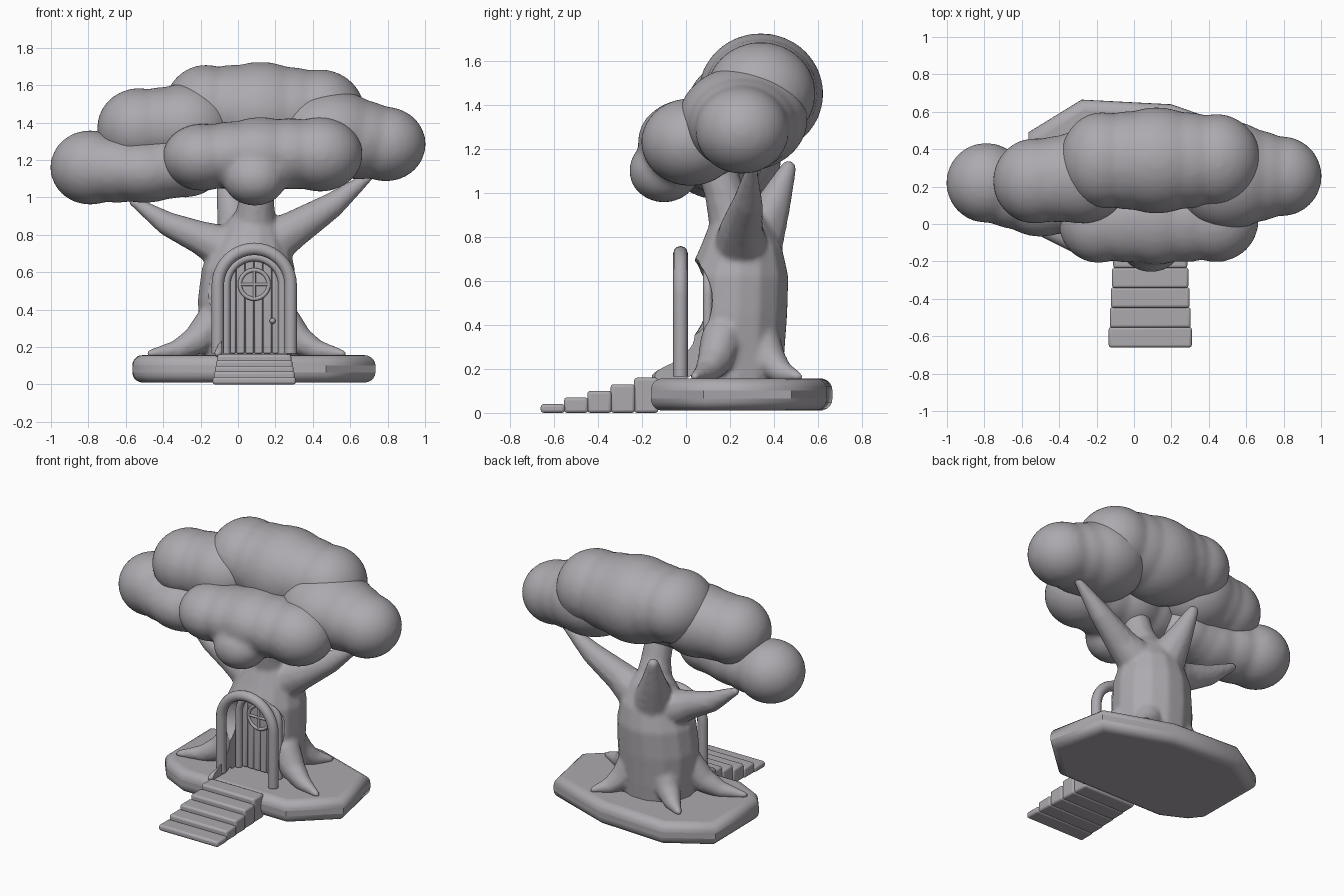
import bpy, bmesh, math
from mathutils import Vector, Matrix

cube = bpy.data.objects.get("Cube")
if cube:
    bpy.data.objects.remove(cube)

clay = bpy.data.materials.new("warm_grey_clay")
clay.use_nodes = True
clay.diffuse_color = (0.42, 0.40, 0.43, 1)
clay.node_tree.nodes["Principled BSDF"].inputs["Base Color"].default_value = clay.diffuse_color


def finish(name, bm, smooth=True):
    bmesh.ops.recalc_face_normals(bm, faces=bm.faces)
    mesh = bpy.data.meshes.new(name)
    bm.to_mesh(mesh)
    bm.free()
    ob = bpy.data.objects.new(name, mesh)
    bpy.context.collection.objects.link(ob)
    mesh.materials.append(clay)
    if smooth:
        mesh.shade_smooth()
    return ob


def ball(bm, centre, radii, seg=20):
    m = Matrix.Translation(centre) @ Matrix.Diagonal((*radii, 1))
    bmesh.ops.create_uvsphere(bm, u_segments=seg, v_segments=seg // 2, radius=1, matrix=m)


def limb(bm, points, steps=12):
    # Overlapping balls along a tapering path, fused later by the remesh
    for a, b in zip(points, points[1:]):
        for i in range(steps + 1):
            p = Vector(a).lerp(Vector(b), i / steps)
            ball(bm, p[:3], (p[3],) * 3, 12)


def fuse(ob, voxel, rounds):
    mod = ob.modifiers.new("fuse", 'REMESH')
    mod.mode = 'VOXEL'
    mod.voxel_size = voxel
    mod.use_smooth_shade = True
    soft = ob.modifiers.new("soften", 'SMOOTH')
    soft.factor, soft.iterations = 0.5, rounds


def carve(ob, cutter):
    cutter.hide_render = True
    cutter.hide_set(True)
    cut = ob.modifiers.new(cutter.name, 'BOOLEAN')
    cut.operation, cut.object, cut.solver = 'DIFFERENCE', cutter, 'EXACT'


def bevel(ob, width, segments=3):
    mod = ob.modifiers.new("round_edges", 'BEVEL')
    mod.width, mod.segments = width, segments
    mod.limit_method = 'ANGLE'
    mod.angle_limit = math.radians(60)


def prism(name, outline, direction):
    bm = bmesh.new()
    face = bm.faces.new([bm.verts.new(p) for p in outline])
    new = bmesh.ops.extrude_face_region(bm, geom=[face])["geom"]
    bmesh.ops.translate(bm, vec=direction, verts=[v for v in new if isinstance(v, bmesh.types.BMVert)])
    return finish(name, bm, False)


def smooth_by_angle(ob):
    bpy.ops.object.select_all(action='DESELECT')
    ob.select_set(True)
    bpy.context.view_layer.objects.active = ob
    bpy.ops.object.shade_smooth_by_angle(angle=math.radians(40))


def arch_points(half, y, bottom=0.165, spring=0.53, n=20):
    arc = [(MID + half * math.cos(math.pi * i / n), y, spring + half * math.sin(math.pi * i / n))
           for i in range(n + 1)]
    return [(MID + half, y, bottom)] + arc + [(MID - half, y, bottom)]


def tube(name, points, radius, closed=False):
    curve = bpy.data.curves.new(name, 'CURVE')
    curve.dimensions = '3D'
    curve.bevel_depth, curve.bevel_resolution = radius, 4
    curve.use_fill_caps = True
    spline = curve.splines.new('POLY')
    spline.points.add(len(points) - 1)
    for sp, p in zip(spline.points, points):
        sp.co = (*p, 1)
    spline.use_cyclic_u = closed
    spline.use_smooth = True
    ob = bpy.data.objects.new(name, curve)
    bpy.context.collection.objects.link(ob)
    curve.materials.append(clay)
    return ob


MID = 0.087  # x of the doorway and stairs

# Ground slab with rounded rim
outline = [(-.56, .02), (-.49, -.07), (-.32, -.155), (.47, -.16), (.735, .08), (.655, .48), (.2, .64),
           (-.28, .665), (-.565, .49)]
slab = prism("ground_slab", [(x, y, .01) for x, y in outline], (0, 0, .147))
bevel(slab, .055, 5)
smooth_by_angle(slab)

# Stairs
for i in range(5):
    w = .222 - .006 * i
    y0, y1 = -.66 + .106 * i, -.55 + .106 * i
    step = prism(f"step_{i + 1}", [(MID - w, y0, 0), (MID + w, y0, 0), (MID + w, y1, 0), (MID - w, y1, 0)],
                 (0, 0, .04 + .03 * i))
    bevel(step, .014, 3)
    smooth_by_angle(step)

# Trunk core: faceted oval rings (height, centre x, x radius, y radius, centre y)
bm = bmesh.new()
rings = [(.13, .05, .24, .21, .23), (.25, .045, .25, .22, .23), (.45, .045, .262, .235, .23),
         (.62, .055, .25, .235, .235), (.75, .07, .205, .19, .25), (.87, .08, .14, .13, .24),
         (.95, .09, .08, .08, .22)]
loops = []
for z, cx, rx, ry, cy in rings:
    loops.append([bm.verts.new((cx + rx * math.cos(math.tau * k / 14), cy + ry * math.sin(math.tau * k / 14), z))
                  for k in range(14)])
for lo, hi in zip(loops, loops[1:]):
    for k in range(14):
        bm.faces.new((lo[k], lo[(k + 1) % 14], hi[(k + 1) % 14], hi[k]))
bm.faces.new(loops[0][::-1])
bm.faces.new(loops[-1])

# Roots flaring out of the trunk
for x, y in [(-.47, .04), (-.11, -.14), (.56, .04), (.34, .51), (-.28, .48)]:
    base, tip = Vector((.06, .23)), Vector((x, y))
    path = []
    for t, z, r in [(.35, .34, .1), (.52, .24, .08), (.72, .185, .055), (1, .165, .022)]:
        path.append((*base.lerp(tip, t), z, r))
    limb(bm, path)

# Branches
limb(bm, [(.0, .25, .7, .14), (-.2, .25, .785, .09), (-.38, .26, .86, .065), (-.56, .27, .98, .028)])
limb(bm, [(.12, .25, .72, .14), (.3, .25, .83, .1), (.5, .28, .955, .07), (.71, .3, 1.12, .025)])
limb(bm, [(.08, .24, .8, .13), (.1, .18, .98, .095), (.1, .13, 1.14, .09)])
limb(bm, [(.03, .3, .75, .14), (-.03, .39, .93, .085), (-.08, .465, 1.11, .038)])
trunk = finish("trunk", bm)
fuse(trunk, .012, 9)

# Doorway hollow and the scooped bark around it
carve(trunk, prism("doorway_cutter", arch_points(.175, -.4, .15), (0, .54, 0)))
bm = bmesh.new()
ball(bm, (MID, -.02, .51), (.35, .165, .2), 32)
carve(trunk, finish("scoop_cutter", bm))

# Porch arch and door frame
tube("porch_arch", arch_points(.195, -.025), .033)
tube("door_frame", arch_points(.15, .1), .022)

# Door planks following the arch
planks = 6
for i in range(planks):
    x0 = MID - .144 + .288 * i / planks
    x1 = x0 + .045
    tops = [.53 + math.sqrt(max(0, .15 ** 2 - (x - MID) ** 2)) for x in (x0, x1)]
    plank = prism(f"door_plank_{i + 1}",
                  [(x0, .11, .165), (x1, .11, .165), (x1, .11, tops[1]), (x0, .11, tops[0])], (0, .045, 0))
    bevel(plank, .008, 2)
    smooth_by_angle(plank)

# Round window with cross bars, and knob
wz, wr = .535, .077
rim = [(MID + wr * math.cos(math.tau * i / 28), .1, wz + wr * math.sin(math.tau * i / 28)) for i in range(28)]
prism("window_pane", rim, (0, .01, 0))
tube("window_rim", rim, .011, True)
tube("window_bar_upright", [(MID, .098, wz - wr), (MID, .098, wz + wr)], .008)
tube("window_bar_level", [(MID - wr, .098, wz), (MID + wr, .098, wz)], .008)
bm = bmesh.new()
ball(bm, (.185, .09, .34), (.016, .022, .016))
finish("door_knob", bm)

# Leaf clouds: (centre, radii), with a filler ball blending each neighbouring pair
clouds = {
    "front_leaves": [((-.19, .01, 1.215), (.215, .22, .18)), ((.12, .03, 1.235), (.26, .25, .195)),
                     ((.44, .02, 1.23), (.228, .225, .2))],
    "left_leaves": [((-.79, .22, 1.16), (.215, .215, .2)), ((-.5, .14, 1.14), (.25, .21, .17)),
                    ((-.28, .14, 1.17), (.2, .19, .17))],
    "upper_left_leaves": [((-.53, .23, 1.37), (.225, .23, .215)), ((-.28, .25, 1.38), (.26, .25, .23))],
    "top_leaves": [((-.17, .34, 1.48), (.225, .26, .23)), ((.12, .34, 1.45), (.33, .285, .275)),
                   ((.44, .34, 1.45), (.24, .25, .235))],
    "right_leaves": [((.79, .255, 1.285), (.215, .215, .2)), ((.5, .26, 1.335), (.3, .295, .24))],
}
for name, balls in clouds.items():
    bm = bmesh.new()
    for centre, radii in balls:
        ball(bm, centre, radii, 32)
    for (c1, r1), (c2, r2) in zip(balls, balls[1:]):
        ball(bm, Vector(c1).lerp(Vector(c2), .5), Vector(r1).lerp(Vector(r2), .5) * .97, 32)
    if name == "front_leaves":
        ball(bm, (.09, -.1, 1.1), (.17, .16, .145), 32)
    fuse(finish(name, bm), .02, 8)
